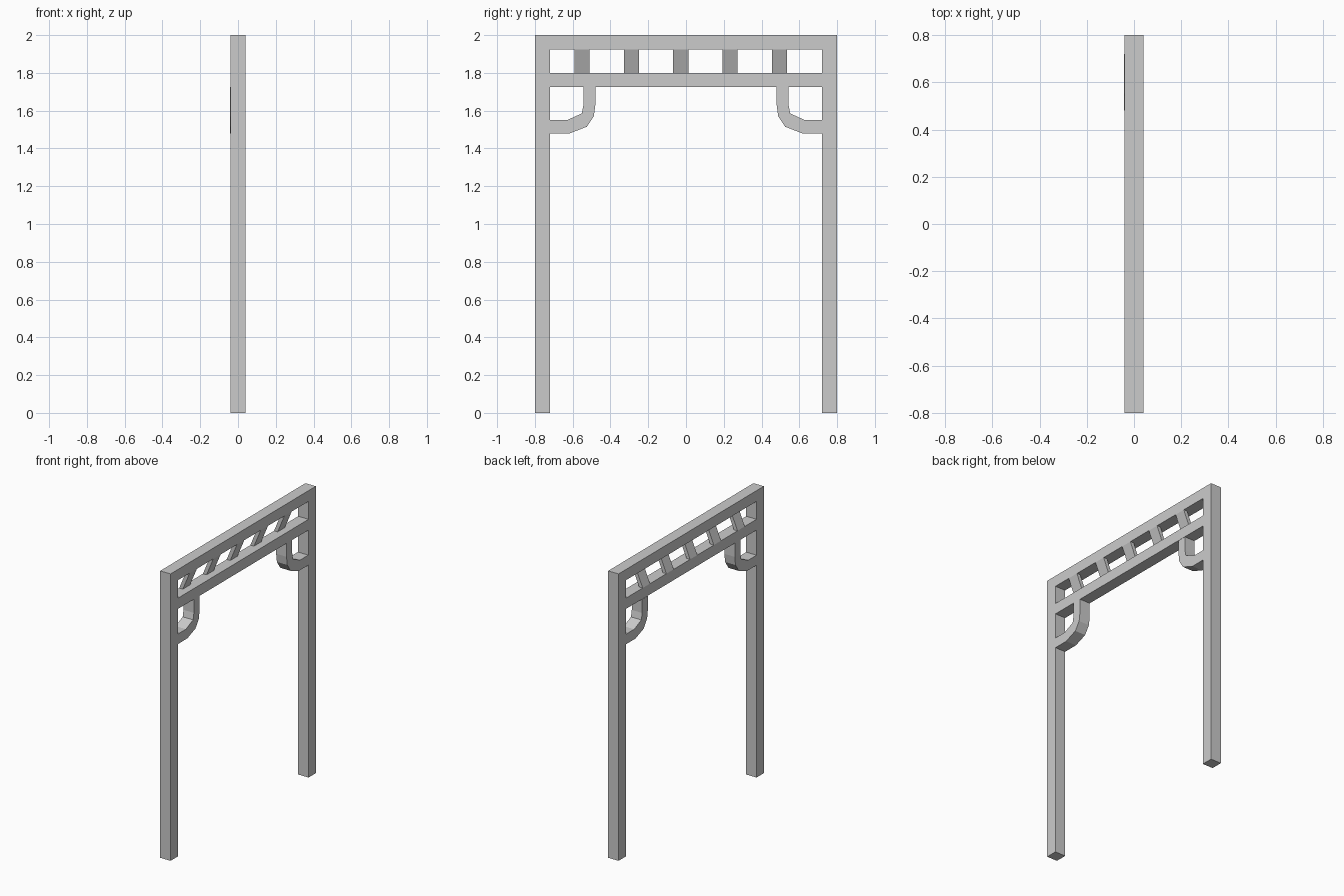
import bpy, bmesh

if "Cube" in bpy.data.objects:
    bpy.data.objects.remove(bpy.data.objects["Cube"])


def prism(name, pts, axis, a, b):
    """Extrude a closed 2D profile from a to b along x (profile y,z) or y (profile x,z)."""
    def pos(p, t):
        return (t, p[0], p[1]) if axis == 'x' else (p[0], t, p[1])
    bm = bmesh.new()
    face = bm.faces.new([bm.verts.new(pos(p, a)) for p in pts])
    out = bmesh.ops.extrude_face_region(bm, geom=[face])
    shift = (b - a, 0, 0) if axis == 'x' else (0, b - a, 0)
    bmesh.ops.translate(bm, vec=shift,
                        verts=[v for v in out['geom'] if isinstance(v, bmesh.types.BMVert)])
    bmesh.ops.recalc_face_normals(bm, faces=bm.faces)
    me = bpy.data.meshes.new(name)
    bm.to_mesh(me)
    bm.free()
    ob = bpy.data.objects.new(name, me)
    bpy.context.collection.objects.link(ob)
    return ob


H = 0.04            # half depth of the frame
IN, OUT = 0.72, 0.8

# Posts and top beam as one arch
prism("arch_frame", [(-OUT, 0), (-IN, 0), (-IN, 1.925), (IN, 1.925),
                     (IN, 0), (OUT, 0), (OUT, 2), (-OUT, 2)], 'x', -H, H)

# Lower rail
prism("lower_rail", [(-IN, 1.725), (IN, 1.725), (IN, 1.8), (-IN, 1.8)], 'x', -H, H)

# Leaning slats between the beams
for i in range(5):
    y = -0.55 + i * 0.261
    prism(f"slat_{i + 1}", [(-0.04, 1.8), (-0.012, 1.8), (0.04, 1.925), (0.012, 1.925)],
          'y', y - 0.04, y + 0.04)

# Curved corner brackets, one per side
bracket = [(0.72, 1.48), (0.615, 1.48), (0.525, 1.515), (0.488, 1.57), (0.48, 1.63),
           (0.48, 1.725), (0.543, 1.725), (0.543, 1.63), (0.552, 1.585), (0.63, 1.55),
           (0.72, 1.55)]
for side, s, dx in (("left", -1, 0.0), ("right", 1, -0.002)):
    prism(f"{side}_bracket", [(s * y, z) for y, z in bracket], 'x', -H + dx, H + dx)
